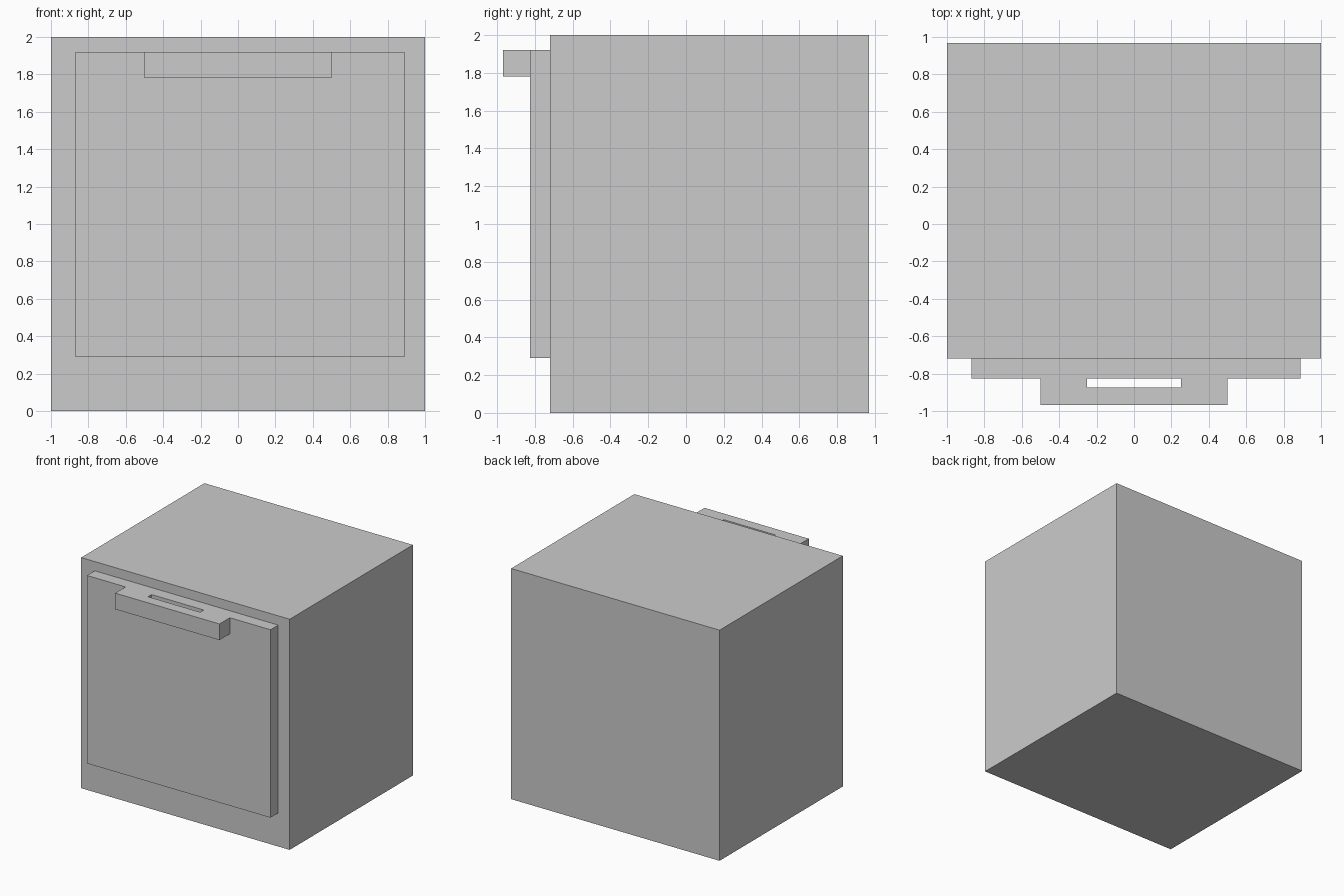
import bpy
import bmesh

if "Cube" in bpy.data.objects:
    bpy.data.objects.remove(bpy.data.objects["Cube"])


def extrude_profile(name, points, z0, z1):
    """Extrude a closed plan outline (x, y) from z0 up to z1."""
    bm = bmesh.new()
    face = bm.faces.new([bm.verts.new((x, y, z0)) for x, y in points])
    result = bmesh.ops.extrude_face_region(bm, geom=[face])
    top = [v for v in result["geom"] if isinstance(v, bmesh.types.BMVert)]
    bmesh.ops.translate(bm, verts=top, vec=(0, 0, z1 - z0))
    bmesh.ops.recalc_face_normals(bm, faces=bm.faces)
    mesh = bpy.data.meshes.new(name)
    bm.to_mesh(mesh)
    bm.free()
    obj = bpy.data.objects.new(name, mesh)
    bpy.context.collection.objects.link(obj)
    return obj


def rectangle(x0, x1, y0, y1):
    return [(x0, y0), (x1, y0), (x1, y1), (x0, y1)]


BODY_FRONT, DOOR_FRONT, HANDLE_FRONT = -0.72, -0.826, -0.968

# Cabinet body
extrude_profile("cabinet_body", rectangle(-1, 1, BODY_FRONT, 0.968), 0, 2)

# Front door panel
extrude_profile("door", rectangle(-0.87, 0.89, DOOR_FRONT, BODY_FRONT), 0.29, 1.92)

# Bracket-shaped handle with a finger slot against the door
right_half = [(0.5, HANDLE_FRONT), (0.5, DOOR_FRONT), (0.25, DOOR_FRONT), (0.25, -0.875)]
left_half = [(-x, y) for x, y in reversed(right_half)]
extrude_profile("door_handle", right_half + left_half, 1.78, 1.92)
